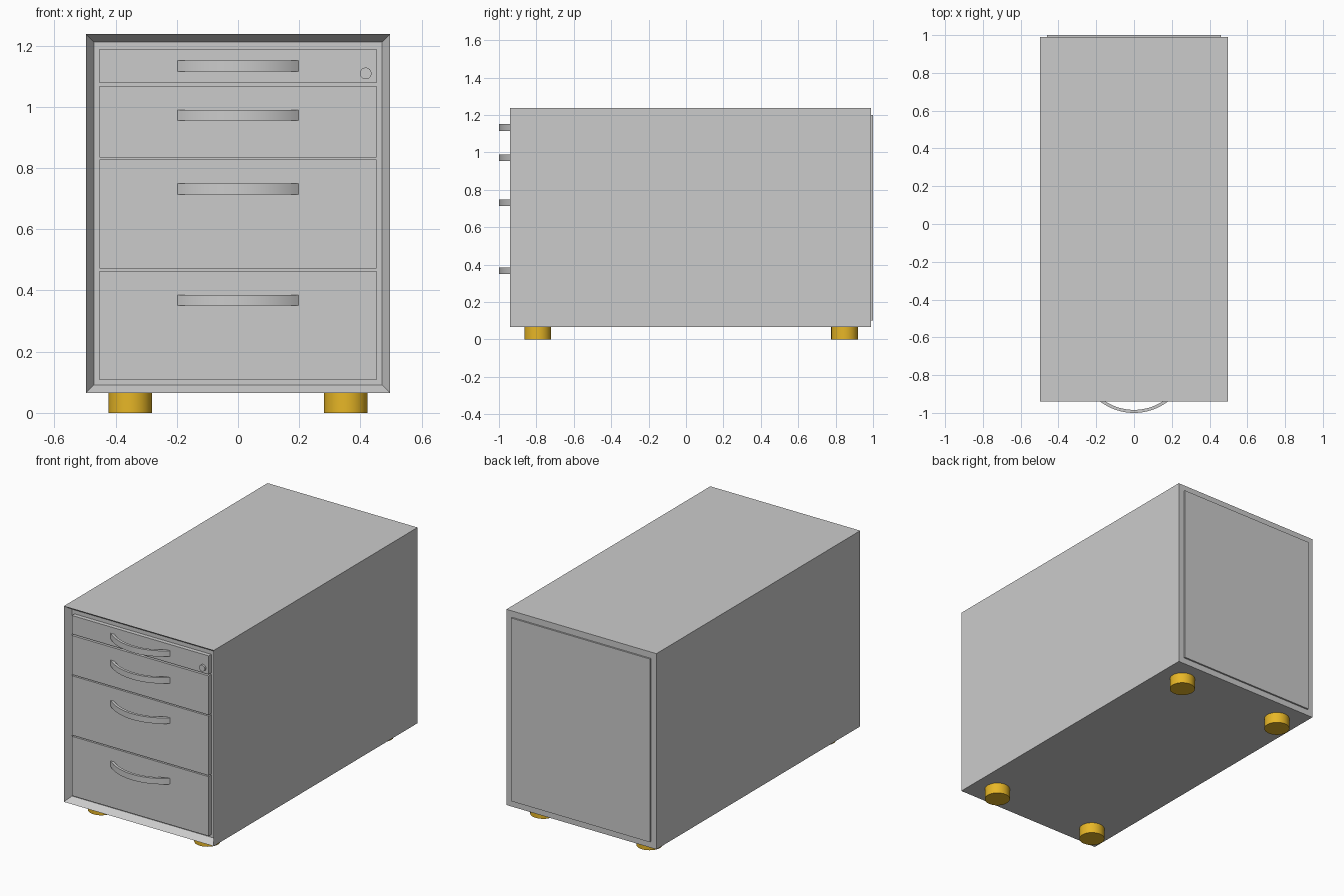
import bpy, bmesh, math

if "Cube" in bpy.data.objects:
    bpy.data.objects.remove(bpy.data.objects["Cube"])

ORANGE = bpy.data.materials.new("orange")
ORANGE.diffuse_color = (0.8, 0.47, 0.02, 1)
ORANGE.use_nodes = True
ORANGE.node_tree.nodes["Principled BSDF"].inputs["Base Color"].default_value = ORANGE.diffuse_color


def finish(bm, name, smooth=False):
    bmesh.ops.recalc_face_normals(bm, faces=bm.faces)
    mesh = bpy.data.meshes.new(name)
    bm.to_mesh(mesh)
    bm.free()
    obj = bpy.data.objects.new(name, mesh)
    bpy.context.collection.objects.link(obj)
    if smooth:
        bpy.ops.object.select_all(action='DESELECT')
        obj.select_set(True)
        bpy.context.view_layer.objects.active = obj
        bpy.ops.object.shade_smooth_by_angle(angle=math.radians(35))
    return obj


def box_mesh(x, y, z):
    bm = bmesh.new()
    bmesh.ops.create_cube(bm, size=1)
    for v in bm.verts:
        v.co = [(a + b) / 2 + c * (b - a) for (a, b), c in zip((x, y, z), v.co)]
    return bm


def cylinder(name, loc, r, depth, axis='Z'):
    bpy.ops.mesh.primitive_cylinder_add(
        vertices=32, radius=r, depth=depth, location=loc,
        rotation=(math.pi / 2 if axis == 'Y' else 0, 0, 0))
    obj = bpy.context.object
    obj.name = name
    bpy.ops.object.shade_smooth_by_angle(angle=math.radians(35))
    return obj


FACE_Y = -0.925    # drawer front plane

# Cabinet shell with a recessed front opening
bm = box_mesh((-0.497, 0.497), (-0.94, 0.99), (0.065, 1.238))
bm.faces.ensure_lookup_table()
front = min(bm.faces, key=lambda f: f.calc_center_median().y)
bmesh.ops.inset_region(bm, faces=[front], thickness=0.0375)
for v in front.verts:
    v.co.y += 0.04
finish(bm, "cabinet_shell")

# Back panel
finish(box_mesh((-0.46, 0.46), (0.98, 1.0), (0.102, 1.2)), "back_panel")


# Bowed handle: an arc band extruded upwards
def handle(name, z0, z1, n=24):
    half, sag, thick = 0.197, 0.075, 0.016
    R = (half ** 2 + sag ** 2) / (2 * sag)
    cy = -1 + R

    def arc(r):
        a = math.acos((cy - FACE_Y) / r)
        return [(r * math.sin(t), cy - r * math.cos(t))
                for t in (-a + 2 * a * i / n for i in range(n + 1))]
    outer, inner = arc(R), arc(R - thick)
    bm = bmesh.new()
    rows = [[bm.verts.new((x, y, z)) for x, y in pts]
            for pts, z in ((outer, z0), (outer, z1), (inner, z1), (inner, z0))]
    for k in range(4):
        a, b = rows[k], rows[(k + 1) % 4]
        for i in range(n):
            bm.faces.new((a[i], a[i + 1], b[i + 1], b[i]))
    for i in (0, n):
        bm.faces.new([row[i] for row in rows])
    finish(bm, name, True)


# Drawer fronts with handles: (bottom, top, handle centre)
drawers = [(1.077, 1.188, 1.133), (0.834, 1.068, 0.972),
           (0.471, 0.827, 0.731), (0.108, 0.464, 0.368)]
for i, (lo, hi, hz) in enumerate(drawers, 1):
    finish(box_mesh((-0.453, 0.453), (FACE_Y, -0.89), (lo, hi)), f"drawer_front_{i}")
    handle(f"drawer_handle_{i}", hz - 0.0175, hz + 0.0175)

# Lock
cylinder("lock", (0.417, FACE_Y, 1.109), 0.019, 0.024, 'Y')

# Feet
for x in (-0.352, 0.352):
    for y in (-0.793, 0.848):
        foot = cylinder("foot", (x, y, 0.0335), 0.0715, 0.067)
        foot.data.materials.append(ORANGE)
